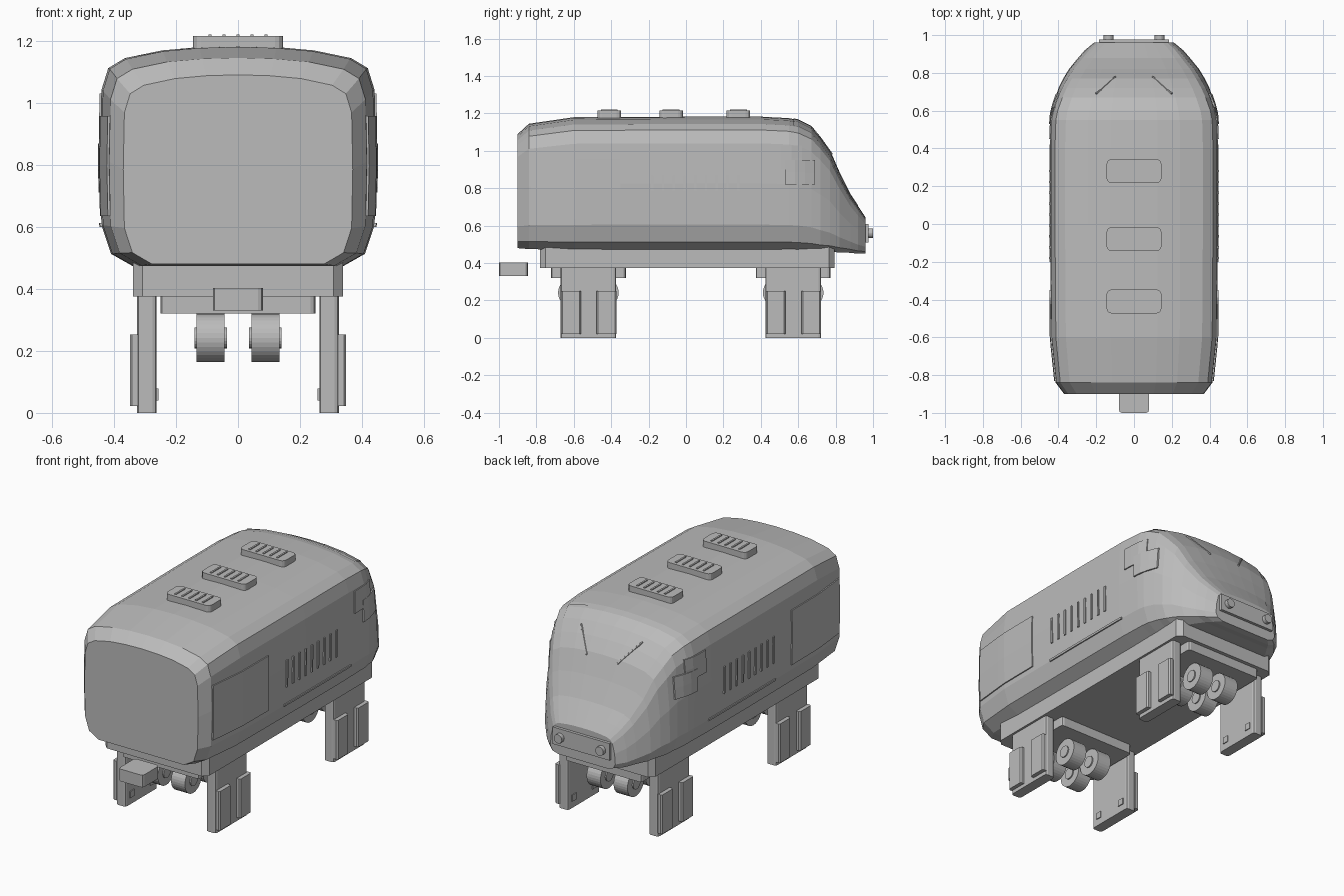
import bpy, bmesh, math
from mathutils import Vector, Matrix

cube = bpy.data.objects.get("Cube")
if cube:
    bpy.data.objects.remove(cube, do_unlink=True)

grey = bpy.data.materials.new("plain_grey")
grey.use_nodes = True
grey.diffuse_color = (0.5, 0.5, 0.5, 1)
grey.node_tree.nodes["Principled BSDF"].inputs["Base Color"].default_value = (0.5, 0.5, 0.5, 1)


def finish(name, bm):
    bmesh.ops.recalc_face_normals(bm, faces=bm.faces)
    mesh = bpy.data.meshes.new(name)
    bm.to_mesh(mesh)
    bm.free()
    mesh.materials.append(grey)
    obj = bpy.data.objects.new(name, mesh)
    bpy.context.collection.objects.link(obj)
    return obj


def box(name, lo, hi, round_z=0, segments=2):
    """Box between two corners, with optionally rounded vertical edges."""
    lo, hi = Vector(lo), Vector(hi)
    bm = bmesh.new()
    bmesh.ops.create_cube(bm, size=1)
    for v in bm.verts:
        v.co = Vector((lo[i] + (v.co[i] + 0.5) * (hi[i] - lo[i]) for i in range(3)))
    if round_z:
        edges = [e for e in bm.edges if abs(e.verts[0].co.z - e.verts[1].co.z) > 1e-5]
        bmesh.ops.bevel(bm, geom=edges, offset=round_z, segments=segments,
                        profile=0.5, affect='EDGES')
    return finish(name, bm)


def cylinder(name, centre, radius, length, axis, sides=32):
    bm = bmesh.new()
    bmesh.ops.create_cone(bm, cap_ends=True, segments=sides, radius1=radius,
                          radius2=radius, depth=length)
    turn = Vector((0, 0, 1)).rotation_difference(Vector(axis)).to_matrix().to_4x4()
    bmesh.ops.transform(bm, matrix=Matrix.Translation(centre) @ turn, verts=bm.verts)
    return finish(name, bm)


# Half cross-section, as fractions of half width and height
HALF = [(0.75, 0), (0.92, 0.06), (0.99, 0.19), (1, 0.5), (0.99, 0.8), (0.94, 0.9),
        (0.82, 0.945), (0.55, 0.98), (0.28, 0.995), (0, 1)]
# Stations: y, half width, bottom, top, upper taper
STATIONS = [(-0.9, 0.37, 0.48, 1.09, 0), (-0.84, 0.415, 0.475, 1.145, 0),
            (-0.6, 0.44, 0.47, 1.18, 0), (0, 0.445, 0.47, 1.183, 0),
            (0.4, 0.445, 0.47, 1.183, 0), (0.55, 0.44, 0.47, 1.175, 0),
            (0.6, 0.437, 0.468, 1.165, 0.02), (0.67, 0.42, 0.465, 1.13, 0.05),
            (0.72, 0.405, 0.46, 1.07, 0.08), (0.77, 0.38, 0.46, 1, 0.1),
            (0.82, 0.35, 0.457, 0.885, 0.12), (0.88, 0.3, 0.455, 0.765, 0.14),
            (0.92, 0.265, 0.45, 0.705, 0.15), (0.96, 0.215, 0.45, 0.645, 0.15)]


def section(y):
    """Half outline (x, z) of the hull at y, bottom to top."""
    for a, b in zip(STATIONS, STATIONS[1:]):
        if y <= b[0]:
            break
    f = (y - a[0]) / (b[0] - a[0])
    w, low, top, taper = (a[i] + f * (b[i] - a[i]) for i in range(1, 5))
    return [(u * w * (1 - taper * v * v), low + v * (top - low)) for u, v in HALF]


def hull_x(y, z):
    pts = section(y)
    for (x0, z0), (x1, z1) in zip(pts, pts[1:]):
        if z <= z1:
            return x0 + (x1 - x0) * (z - z0) / (z1 - z0)
    return 0


def hull_z(x, y):
    pts = section(y)[3:]
    for (x0, z0), (x1, z1) in zip(pts, pts[1:]):
        if x >= x1:
            return z0 + (z1 - z0) * (x - x0) / (x1 - x0)
    return pts[-1][1]


def loft(bm, rings, closed):
    rows = [[bm.verts.new(p) for p in ring] for ring in rings]
    n = len(rows[0])
    for r, s in zip(rows, rows[1:]):
        for i in range(n if closed else n - 1):
            j = (i + 1) % n
            bm.faces.new((r[i], r[j], s[j], s[i]))
    return rows


# Hull
bm = bmesh.new()
rings = []
for st in STATIONS:
    half = section(st[0])
    full = half + [(-x, z) for x, z in reversed(half[:-1])]
    rings.append([(x, st[0], z) for x, z in full])
rows = loft(bm, rings, True)
bm.faces.new(rows[0])
bm.faces.new(rows[-1])
finish("hull", bm)

# Windscreen: a thin skin over the sloping nose
bm = bmesh.new()
rings = []
for y in (0.575, 0.6, 0.67, 0.72, 0.77, 0.82, 0.88, 0.92):
    half = section(y)[6:]
    full = half + [(-x, z) for x, z in reversed(half[:-1])]
    rings.append([(x, y, z + 0.004) for x, z in full])
loft(bm, rings, False)
finish("windscreen", bm)


def side_plate(name, side, y0, y1, z0, z1, lift=0.007):
    """Thin plate that follows the flank of the hull."""
    steps = max(1, math.ceil((y1 - y0) / 0.06))
    bm = bmesh.new()
    rings = []
    for k in range(steps + 1):
        y = y0 + (y1 - y0) * k / steps
        ring = [(hull_x(y, z) + lift, z) for z in (z0, (z0 + z1) / 2, z1)]
        ring += [(hull_x(y, z) - 0.002, z) for z in (z1, (z0 + z1) / 2, z0)]
        rings.append([(side * x, y, z) for x, z in ring])
    rows = loft(bm, rings, True)
    bm.faces.new(rows[0])
    bm.faces.new(rows[-1])
    finish(name, bm)


for side, word in ((1, "left"), (-1, "right")):
    side_plate(word + "_door", side, -0.83, -0.35, 0.635, 0.957)
    side_plate(word + "_trim", side, -0.2, 0.42, 0.6, 0.612)
    side_plate(word + "_cab_window_upper", side, 0.45, 0.62, 0.9, 1.03)
    side_plate(word + "_cab_window_lower", side, 0.53, 0.69, 0.82, 0.95, 0.009)
    for k in range(9):
        y = -0.18 + k * 0.0575
        side_plate(word + "_louvre", side, y - 0.006, y + 0.006, 0.71, 0.868)

    # Wiper blade lying on the windscreen
    a = Vector((side * 0.2, 0.69, hull_z(0.2, 0.69) + 0.008))
    b = Vector((side * 0.1, 0.78, hull_z(0.1, 0.78) + 0.008))
    cylinder(word + "_wiper", (a + b) / 2, 0.006, (b - a).length, b - a, 6)

    # Headlight
    cylinder(word + "_headlight", (side * 0.135, 0.985, 0.56), 0.026, 0.03, (0, 1, 0), 20)

# Nose plate carrying the lights
box("nose_plate", (-0.185, 0.95, 0.51), (0.185, 0.977, 0.61))

# Roof vents with slats
for y in (0.28, -0.08, -0.41):
    box("roof_vent", (-0.145, y - 0.063, 1.15), (0.145, y + 0.063, 1.215), 0.025, 3)
    for k in range(5):
        x = (k - 2) * 0.045
        box("vent_slat", (x - 0.005, y - 0.045, 1.213), (x + 0.005, y + 0.045, 1.22))

# Underframe and coupler
box("underframe", (-0.338, -0.78, 0.375), (0.338, 0.795, 0.485), 0.03, 1)
box("coupler", (-0.08, -1, 0.33), (0.08, -0.845, 0.402), 0.016)

# Running gear: bolster, wheels and skirt legs
for mid, place in ((-0.522, "front"), (0.573, "back")):
    box(place + "_bolster", (-0.25, mid - 0.2, 0.32), (0.25, mid + 0.2, 0.38), 0.016)
    for side in (1, -1):
        for off in (-0.084, 0.084):
            centre = (side * 0.088, mid + off, 0.242)
            cylinder(place + "_wheel", centre, 0.078, 0.09, (1, 0, 0))
            cylinder(place + "_hub", centre, 0.034, 0.104, (1, 0, 0), 20)
        xs = sorted((side * 0.262, side * 0.325))
        box(place + "_leg", (xs[0], mid - 0.149, 0), (xs[1], mid + 0.149, 0.38), 0.014)
        for off in (-0.093, 0.097):
            xs = sorted((side * 0.315, side * 0.349))
            box(place + "_leg_pad", (xs[0], mid + off - 0.053, 0.022),
                (xs[1], mid + off + 0.053, 0.252), 0.008, 1)
            xs = sorted((side * 0.257, side * 0.27))
            box(place + "_leg_stud", (xs[0], mid + off - 0.02, 0.04),
                (xs[1], mid + off + 0.02, 0.078))
